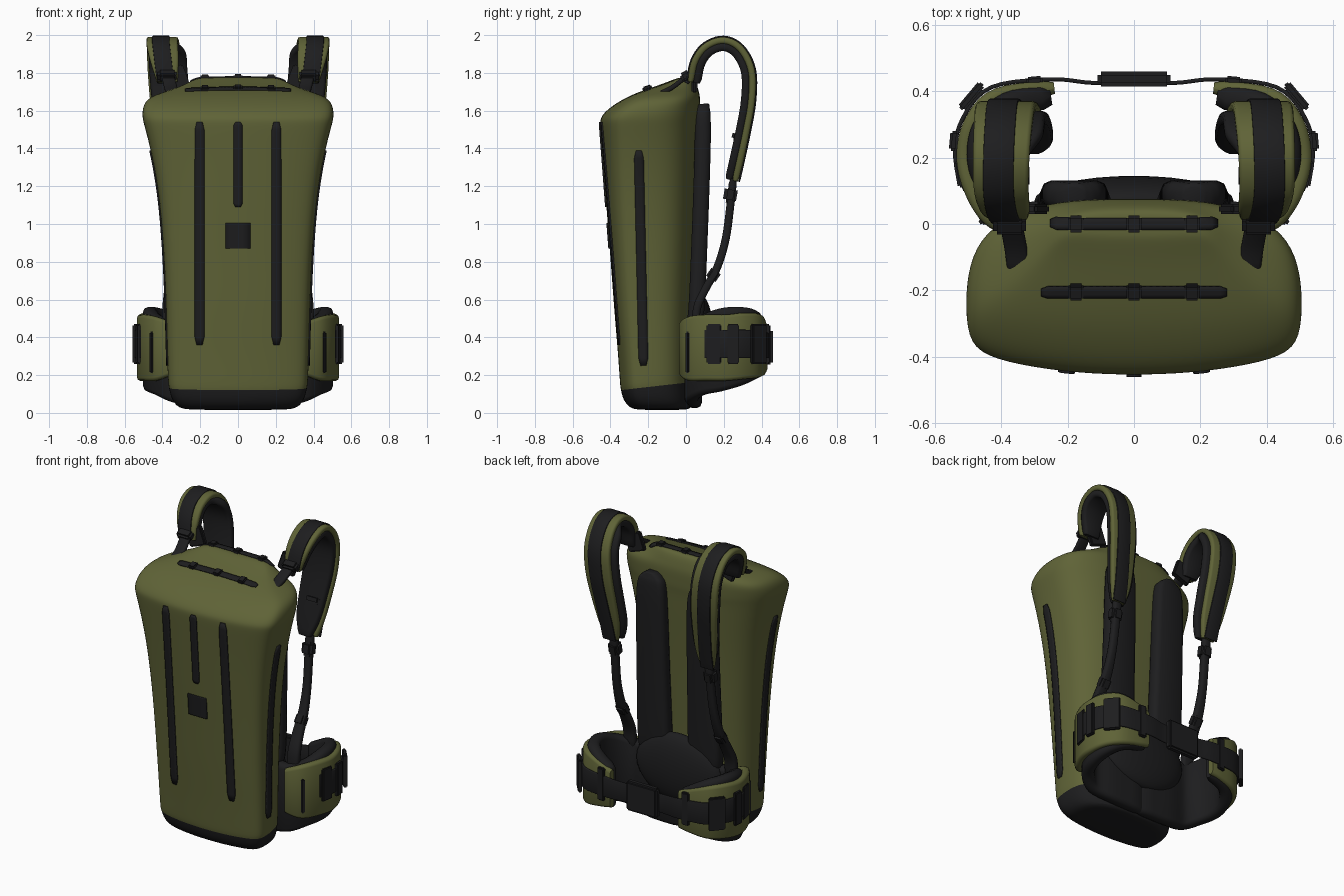
import bpy, bmesh, math
from mathutils import Vector, Matrix
from mathutils.bvhtree import BVHTree

if "Cube" in bpy.data.objects:
    bpy.data.objects.remove(bpy.data.objects["Cube"])


def material(name, rgb):
    m = bpy.data.materials.new(name)
    m.diffuse_color = (*rgb, 1)
    m.use_nodes = True
    m.node_tree.nodes["Principled BSDF"].inputs["Base Color"].default_value = m.diffuse_color
    return m


GREEN = material("olive fabric", (0.115, 0.125, 0.038))
BLACK = material("black webbing", (0.0125, 0.0125, 0.0135))


def finish(name, bm, mats, mirror=False, angle=40):
    bmesh.ops.recalc_face_normals(bm, faces=bm.faces)
    me = bpy.data.meshes.new(name)
    bm.to_mesh(me)
    bm.free()
    ob = bpy.data.objects.new(name, me)
    bpy.context.collection.objects.link(ob)
    for m in mats:
        me.materials.append(m)
    if mirror:
        ob.modifiers.new("mirror", 'MIRROR')
    bpy.ops.object.select_all(action='DESELECT')
    bpy.context.view_layer.objects.active = ob
    ob.select_set(True)
    bpy.ops.object.shade_smooth_by_angle(angle=math.radians(angle))
    return ob


def spline(rows, steps=5):
    """Smooth curve through rows of any length."""
    p = [Vector(r) for r in rows]
    p = [2 * p[0] - p[1]] + p + [2 * p[-1] - p[-2]]
    out = []
    for a, b, c, d in zip(p, p[1:], p[2:], p[3:]):
        for i in range(steps):
            t = i / steps
            out.append(0.5 * (2 * b + (c - a) * t + (2 * a - 5 * b + 4 * c - d) * t * t
                              + (3 * b - a - 3 * c + d) * t ** 3))
    return out + [p[-2]]


def bridge(bm, rings, mat=lambda i: 0):
    for i, (a, b) in enumerate(zip(rings, rings[1:])):
        for j in range(len(a)):
            k = (j + 1) % len(a)
            bm.faces.new((a[j], a[k], b[k], b[j])).material_index = mat(i)
    bm.faces.new(rings[0][::-1]).material_index = mat(0)
    bm.faces.new(rings[-1]).material_index = mat(len(rings))


def sweep(name, rows, thick, mat, wdir, offset=0, mirror=True):
    """Padded band along rows of x, y, z, width; offset moves it along its normal."""
    wdir = Vector(wdir)
    pts = spline(rows)
    bm = bmesh.new()
    rings = []
    for i, p in enumerate(pts):
        t = (pts[min(i + 1, len(pts) - 1)] - pts[max(i - 1, 0)]).xyz
        n = wdir.cross(t).normalized()
        w, h = p[3] / 2, thick / 2
        r = min(w, h) * 0.7
        if i in (0, len(pts) - 1):
            h *= 0.7
        sec = [(w - r, h), (w - r * .3, h - r * .3), (w, h - r)]
        sec += [(a, -b) for a, b in sec[::-1]]
        sec += [(-a, -b) for a, b in sec]
        rings.append([bm.verts.new(p.xyz + wdir * a + n * (b + offset)) for a, b in sec])
    bridge(bm, rings)
    return finish(name, bm, [mat], mirror, 60)


def box(name, loc, size, mat, rot=(0, 0, 0), mirror=True):
    bm = bmesh.new()
    bmesh.ops.create_cube(bm, size=1)
    bmesh.ops.scale(bm, vec=size, verts=bm.verts)
    bmesh.ops.bevel(bm, geom=bm.edges[:], offset=min(size) * 0.25, segments=2, affect='EDGES')
    for axis, a in zip("XYZ", rot):
        bmesh.ops.rotate(bm, cent=(0, 0, 0), matrix=Matrix.Rotation(math.radians(a), 3, axis), verts=bm.verts)
    bmesh.ops.translate(bm, vec=loc, verts=bm.verts)
    return finish(name, bm, [mat], mirror)


# Bag body: rings of height, half width, front y, back y, tilt
RINGS = [(0.015, 0.25, -0.25, 0.0, 0), (0.025, 0.315, -0.30, 0.03, 0), (0.07, 0.352, -0.335, 0.03, 0.03),
         (0.13, 0.365, -0.347, 0.02, 0.13), (0.145, 0.368, -0.35, 0.02, 0.13), (0.3, 0.372, -0.36, 0.02, 0),
         (0.55, 0.378, -0.382, 0.025, 0), (0.8, 0.388, -0.40, 0.035, 0), (1.05, 0.405, -0.42, 0.045, 0),
         (1.25, 0.43, -0.435, 0.055, 0), (1.42, 0.465, -0.448, 0.065, 0), (1.53, 0.495, -0.457, 0.07, 0),
         (1.565, 0.503, -0.455, 0.075, 0), (1.61, 0.502, -0.415, 0.075, 0), (1.655, 0.485, -0.345, 0.075, 0),
         (1.685, 0.435, -0.285, 0.072, 0), (1.712, 0.345, -0.215, 0.065, 0), (1.745, 0.265, -0.115, 0.055, 0),
         (1.772, 0.22, -0.05, 0.04, 0), (1.775, 0.15, -0.03, 0.02, 0)]
HALF = [(0, -1), (0.35, -0.975), (0.7, -0.885), (0.95, -0.75), (1.005, -0.5), (1.01, -0.1),
        (0.98, 0.3), (0.87, 0.65), (0.6, 0.92), (0.3, 1), (0, 1)]
section = HALF + [(-x, y) for x, y in HALF[-2:0:-1]]
bm = bmesh.new()
rings = []
for z, hw, yf, yb, tilt in RINGS:
    mid, hy = (yf + yb) / 2, (yb - yf) / 2
    rings.append([bm.verts.new((x * hw, mid + y * hy, z + tilt * (mid + y * hy + 0.33))) for x, y in section])
bridge(bm, rings, lambda i: 1 if i < 3 else 0)
body = finish("bag_body", bm, [GREEN, BLACK], angle=60)
body.modifiers.new("smooth", 'SUBSURF').levels = 2
body.modifiers["smooth"].render_levels = 2
tree = BVHTree.FromObject(body, bpy.context.evaluated_depsgraph_get())


def seam(name, a, b, width, axis, mirror=False, cap=True):
    """Thin strip laid on the body by projecting a-b along an axis."""
    a, b, axis = Vector(a), Vector(b), Vector(axis)
    side = (b - a).normalized().cross(axis).normalized()
    n = 28
    bm = bmesh.new()
    grid = []
    for i in range(n + 1):
        w = width / 2 * (0.6 if cap and i in (0, n) else 1)
        row = []
        for s in (-1, -0.33, 0.33, 1):
            p = a.lerp(b, i / n) + side * w * s
            hit, nor, _, _ = tree.ray_cast(p - axis * 3, axis)
            row.append(bm.verts.new((hit + nor * 0.003) if hit else p))
        grid.append(row)
    for r, q in zip(grid, grid[1:]):
        for j in range(3):
            bm.faces.new((r[j], r[j + 1], q[j + 1], q[j]))
    ob = finish(name, bm, [BLACK], mirror, 60)
    sol = ob.modifiers.new("thickness", 'SOLIDIFY')
    sol.thickness, sol.offset = 0.009, 0


# Front and side reinforcement strips, front patch
seam("front_strip", (0.203, 0, 0.36), (0.203, 0, 1.54), 0.05, (0, 1, 0), True)
seam("centre_strip", (0, 0, 1.09), (0, 0, 1.54), 0.045, (0, 1, 0))
seam("front_patch", (0, 0, 0.87), (0, 0, 1.005), 0.13, (0, 1, 0), cap=False)
seam("side_strip", (0, -0.225, 0.25), (0, -0.25, 1.39), 0.05, (-1, 0, 0), True)

# Lashing webbing with small buckles across the top
for y, half in ((0.0, 0.25), (-0.205, 0.28)):
    seam("top_lash", (-half, y, 0), (half, y, 0), 0.035, (0, 0, -1))
    for x in (-0.175, 0, 0.175):
        hit = tree.ray_cast(Vector((x, y, 3)), Vector((0, 0, -1)))[0]
        box("lash_buckle", hit + Vector((0, 0, 0.006)), (0.045, 0.05, 0.025), BLACK,
            (18 if y < -0.1 else 0, 0, 0), False)

# Back panel: two long pads and a lumbar pad
sweep("back_pad", [(0.18, 0.035, 0.45, 0.18), (0.18, 0.055, 0.55, 0.22), (0.18, 0.075, 1.0, 0.21),
                   (0.18, 0.088, 1.4, 0.2), (0.18, 0.088, 1.56, 0.18), (0.18, 0.083, 1.61, 0.13),
                   (0.18, 0.08, 1.635, 0.06)], 0.085, BLACK, (1, 0, 0))
bm = bmesh.new()
bmesh.ops.create_uvsphere(bm, u_segments=32, v_segments=16, radius=1)
bmesh.ops.scale(bm, vec=(0.3, 0.075, 0.22), verts=bm.verts)
bmesh.ops.translate(bm, vec=(0, 0.07, 0.41), verts=bm.verts)
finish("lumbar_pad", bm, [BLACK])


def belt(name, rows, thick, mat):
    sweep(name, [(x, y, (lo + hi) / 2, hi - lo) for x, y, lo, hi in rows], thick, mat, (0, 0, 1))


# Hip belt: inner padding, outer fabric, webbing
belt("belt_padding", [(0, 0.045, .025, .48), (0.2, 0.045, .03, .49), (0.34, 0.03, .055, .49),
                      (0.425, 0.09, .095, .52), (0.465, 0.19, .115, .555), (0.45, 0.29, .145, .56),
                      (0.38, 0.36, .18, .54), (0.25, 0.385, .21, .47)], 0.075, BLACK)
belt("belt_fabric", [(0.35, -0.02, .2, .48), (0.435, 0.02, .17, .51), (0.49, 0.11, .17, .52), (0.51, 0.21, .17, .52),
                     (0.485, 0.31, .18, .53), (0.41, 0.385, .19, .52), (0.24, 0.41, .22, .46)], 0.05, GREEN)
belt("belt_webbing", [(0.51, 0.1, .29, .44), (0.54, 0.21, .29, .44), (0.515, 0.32, .29, .44),
                      (0.43, 0.412, .29, .43), (0.25, 0.436, .29, .42), (0.12, 0.425, .29, .41),
                      (0, 0.435, .29, .41)], 0.012, BLACK)
box("belt_buckle", (0, 0.437, 0.35), (0.22, 0.045, 0.19), BLACK, mirror=False)
box("belt_side_strip", (0.453, 0.012, 0.32), (0.03, 0.025, 0.22), BLACK, (0, 0, -35))
for x, y, w, a in ((0.525, 0.15, 0.08, 80), (0.543, 0.25, 0.06, 95), (0.49, 0.385, 0.1, 130), (0.3, 0.432, 0.05, 175)):
    box("belt_adjuster", (x, y, 0.365), (w, 0.025, 0.21), BLACK, (0, 0, a))

# Shoulder straps: lining, fabric, centre webbing
STRAP = [(0.375, 0.035, 1.75, 0.11), (0.39, 0.06, 1.86, 0.15), (0.4, 0.115, 1.932, 0.165),
         (0.4, 0.2, 1.96, 0.17), (0.395, 0.28, 1.92, 0.175), (0.388, 0.335, 1.81, 0.18),
         (0.375, 0.335, 1.65, 0.18), (0.358, 0.305, 1.48, 0.165), (0.345, 0.275, 1.34, 0.14),
         (0.34, 0.25, 1.23, 0.09)]
lining = [(x - 0.02 * (y > 0.21), y, z, w * (1.12 if y > 0.26 else 0.95)) for x, y, z, w in STRAP]
sweep("strap_lining", lining, 0.045, BLACK, (1, 0, 0), -0.022)
sweep("strap_fabric", STRAP, 0.036, GREEN, (1, 0, 0), 0.012)
sweep("strap_webbing", [(x + 0.008, y, z, 0.092) for x, y, z, w in STRAP], 0.01, BLACK, (1, 0, 0), 0.032)

# Strap anchors, buckles and lower adjusting webbing
sweep("strap_anchor", [(0.347, -0.14, 1.69, 0.068), (0.357, -0.07, 1.725, 0.068), (0.37, 0, 1.78, 0.068),
                       (0.38, 0.05, 1.82, 0.068)], 0.025, BLACK, (1, 0, 0))
box("anchor_buckle", (0.375, 0.0, 1.785), (0.1, 0.06, 0.05), BLACK, (30, 0, 0))
box("anchor_tab", (0.33, 0.045, 1.77), (0.12, 0.03, 0.12), BLACK, (0, 20, 0))
box("strap_slider", (0.352, 0.285, 1.46), (0.1, 0.085, 0.05), BLACK, (-15, 0, 0))
box("strap_buckle", (0.34, 0.235, 1.155), (0.075, 0.07, 0.09), BLACK, (-10, 0, 0))
sweep("lower_webbing", [(0.34, 0.25, 1.24, 0.055), (0.34, 0.235, 1.1, 0.05), (0.345, 0.21, 0.92, 0.05),
                        (0.35, 0.165, 0.77, 0.06), (0.355, 0.105, 0.66, 0.07), (0.36, 0.06, 0.56, 0.08),
                        (0.36, 0.05, 0.45, 0.08)], 0.042, BLACK, (1, 0, 0))
box("lower_buckle", (0.35, 0.145, 0.73), (0.07, 0.06, 0.08), BLACK, (-35, 0, 0))
